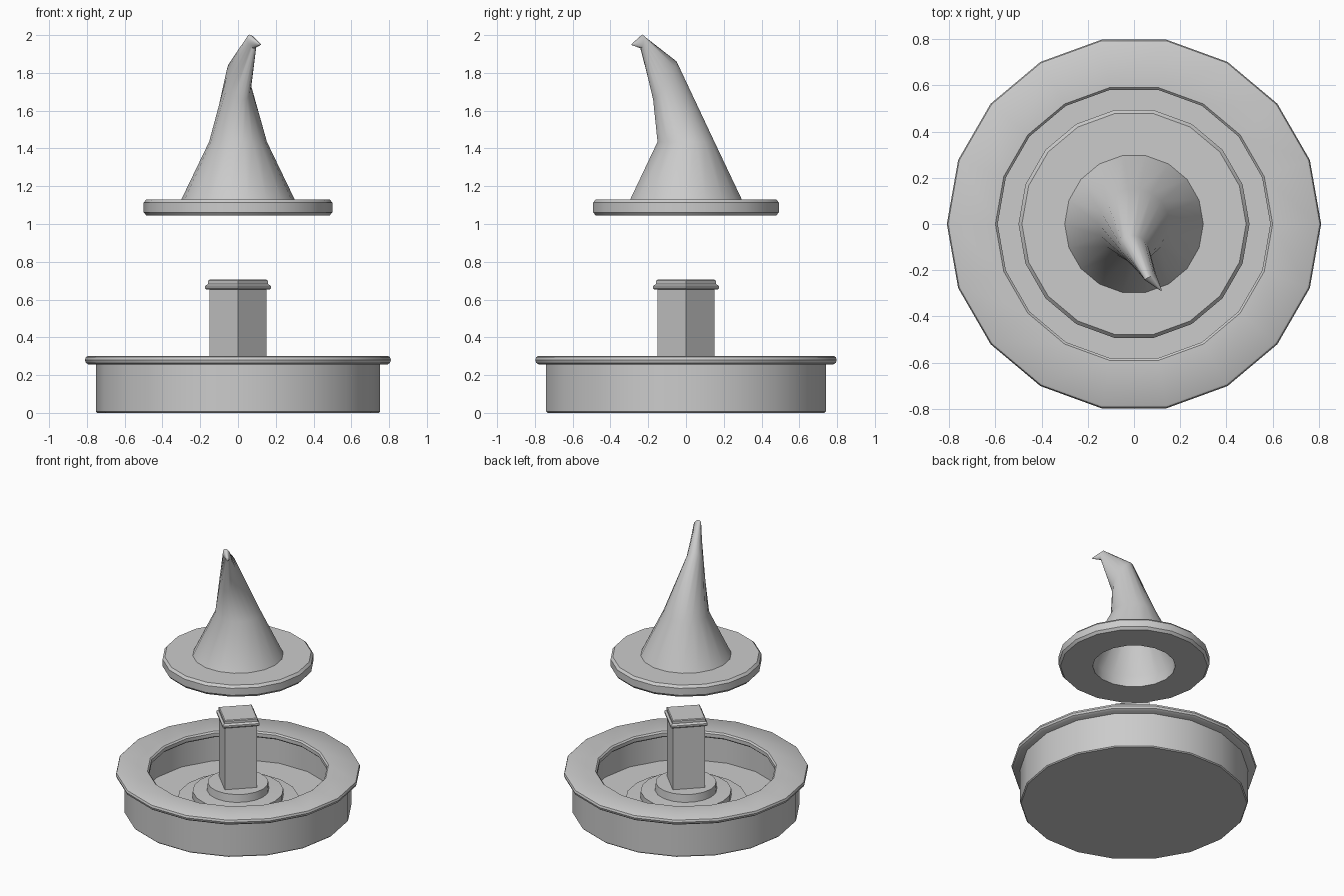
import bpy, bmesh, math
from mathutils import Vector

if "Cube" in bpy.data.objects:
    bpy.data.objects.remove(bpy.data.objects["Cube"])


def circle(r, z, sides):
    """Ring of points with a vertex on +x."""
    return [Vector((r * math.cos(2 * math.pi * i / sides),
                    r * math.sin(2 * math.pi * i / sides), z)) for i in range(sides)]


def oval(c, u, v, sides=18):
    """Tilted ring around centre c spanned by half axes u and v."""
    c, u, v = Vector(c), Vector(u), Vector(v)
    return [c + u * math.cos(2 * math.pi * i / sides)
            + v * math.sin(2 * math.pi * i / sides) for i in range(sides)]


def loft(name, rings, angle=35, cap_start=True, cap_end=True, closed=False):
    """Skin a stack of rings into one object."""
    bm = bmesh.new()
    loops = [[bm.verts.new(p) for p in ring] for ring in rings]
    n = len(loops[0])
    pairs = list(zip(loops, loops[1:]))
    if closed:
        pairs.append((loops[-1], loops[0]))
    for a, b in pairs:
        for i in range(n):
            j = (i + 1) % n
            bm.faces.new((a[i], a[j], b[j], b[i]))
    if not closed:
        if cap_start:
            bm.faces.new(loops[0][::-1])
        if cap_end:
            bm.faces.new(loops[-1])
    bmesh.ops.recalc_face_normals(bm, faces=bm.faces)
    me = bpy.data.meshes.new(name)
    bm.to_mesh(me)
    bm.free()
    ob = bpy.data.objects.new(name, me)
    bpy.context.collection.objects.link(ob)
    bpy.ops.object.select_all(action='DESELECT')
    ob.select_set(True)
    bpy.context.view_layer.objects.active = ob
    bpy.ops.object.shade_smooth_by_angle(angle=math.radians(angle))
    return ob


def turned(name, profile, sides=18, **kw):
    return loft(name, [circle(r, z, sides) for r, z in profile], **kw)


# Basin: outer wall, overhanging inner wall and floor
turned("basin", [(0.745, 0.0), (0.752, 0.007), (0.752, 0.27), (0.65, 0.27), (0.65, 0.06)])

# Rounded rim on top of the basin wall
turned("basin_rim", [(0.60, 0.255), (0.79, 0.255), (0.805, 0.265), (0.81, 0.28),
                     (0.805, 0.295), (0.797, 0.30), (0.60, 0.30), (0.59, 0.29), (0.59, 0.265)],
       closed=True)

# Stepped mound around the post
turned("stepped_mound", [(0.40, 0.055), (0.40, 0.085), (0.30, 0.09), (0.30, 0.14),
                         (0.205, 0.145), (0.20, 0.20)])

# Square post with a flared cap, corners on the axes
turned("post", [(0.152, 0.19), (0.152, 0.66)], sides=4)
turned("post_cap", [(0.165, 0.652), (0.175, 0.66), (0.175, 0.672), (0.158, 0.683),
                    (0.158, 0.70), (0.15, 0.705)], sides=4)

# Pointed hat: hollow inside, down through the brim, then up the bent cone
hat = [
    oval((0.0, -0.09, 1.70), (0.035, 0, -0.01), (0, 0.035, 0.05)),
    circle(0.128, 1.43, 18),
    circle(0.273, 1.125, 18),
    circle(0.273, 1.045, 18),
    circle(0.485, 1.045, 18),
    circle(0.50, 1.062, 18),
    circle(0.50, 1.113, 18),
    circle(0.485, 1.13, 18),
    circle(0.30, 1.13, 18),
    circle(0.153, 1.435, 18),
    oval((0.004, -0.112, 1.76), (0.063, 0, -0.025), (-0.012, 0.063, 0.098)),
    oval((0.073, -0.235, 1.966), (0.024, 0.010, -0.005), (-0.008, 0.005, 0.036)),
    oval((0.118, -0.288, 1.95), (0.003, 0.001, 0), (0, 0, 0.003)),
]
loft("pointed_hat", hat, angle=40)
